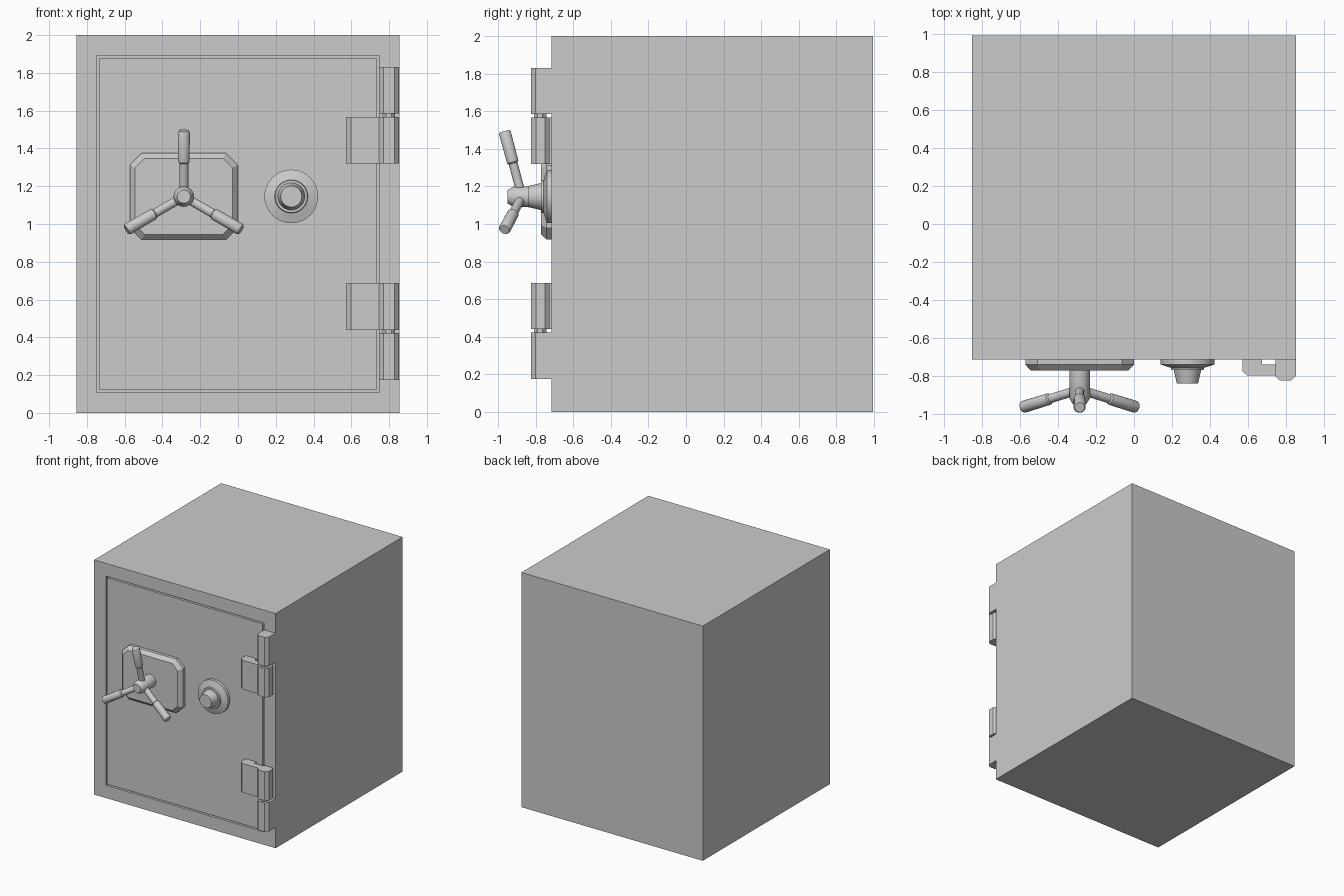
import bpy, bmesh, math
from mathutils import Vector

if "Cube" in bpy.data.objects:
    bpy.data.objects.remove(bpy.data.objects["Cube"])


def finish(name, bm, smooth=False):
    bmesh.ops.recalc_face_normals(bm, faces=bm.faces)
    mesh = bpy.data.meshes.new(name)
    bm.to_mesh(mesh)
    bm.free()
    ob = bpy.data.objects.new(name, mesh)
    bpy.context.collection.objects.link(ob)
    if smooth:
        bpy.ops.object.select_all(action='DESELECT')
        ob.select_set(True)
        bpy.context.view_layer.objects.active = ob
        bpy.ops.object.shade_smooth_by_angle(angle=math.radians(35))
    return ob


def loft(name, rings, smooth=False):
    """Skin a stack of equal-length rings and cap both ends."""
    bm = bmesh.new()
    rows = [[bm.verts.new(p) for p in ring] for ring in rings]
    n = len(rows[0])
    for a, b in zip(rows, rows[1:]):
        for i in range(n):
            j = (i + 1) % n
            bm.faces.new((a[i], a[j], b[j], b[i]))
    bm.faces.new(rows[0])
    bm.faces.new(rows[-1])
    return finish(name, bm, smooth)


def lathe(name, origin, direction, profile, sides=32):
    """Turn (radius, distance) pairs around an axis."""
    origin = Vector(origin)
    q = Vector(direction).to_track_quat('Z', 'Y')
    rings = [[origin + q @ Vector((r * math.cos(2 * math.pi * i / sides),
                                   r * math.sin(2 * math.pi * i / sides), d))
              for i in range(sides)] for r, d in profile]
    return loft(name, rings, True)


def prism(name, outline, z0, z1):
    return loft(name, [[(x, y, z) for x, y in outline] for z in (z0, z1)])


FRONT, BACK, HALF = -0.715, 0.995, 0.855

# Safe body with the door outlined by a narrow groove
bm = bmesh.new()
bmesh.ops.create_cube(bm, size=1)
for v in bm.verts:
    v.co = (v.co.x * 2 * HALF, FRONT if v.co.y < 0 else BACK, v.co.z * 2 + 1)
bm.normal_update()
door = min(bm.faces, key=lambda f: f.calc_center_median().y)
for margin, push in ((0.109, 0.03), (0.012, -0.03)):
    bmesh.ops.inset_region(bm, faces=[door], thickness=margin, use_even_offset=True)
    door = bmesh.ops.extrude_discrete_faces(bm, faces=[door])['faces'][0]
    bmesh.ops.translate(bm, verts=door.verts, vec=(0, push, 0))
    bm.normal_update()
finish("safe_body", bm)


# Handle backplate: clipped corners and a bevelled front edge
def clipped_rect(cx, cz, w, h, c, y):
    corners = [(w, h - c), (w - c, h), (c - w, h), (-w, h - c),
               (-w, c - h), (c - w, -h), (w - c, -h), (w, c - h)]
    return [(cx + x, y, cz + z) for x, z in corners]


loft("handle_plate", [
    clipped_rect(-0.287, 1.146, 0.286, 0.229, 0.063, FRONT + 0.005),
    clipped_rect(-0.287, 1.146, 0.286, 0.229, 0.063, -0.742),
    clipped_rect(-0.287, 1.146, 0.258, 0.201, 0.05, -0.772)])

# Handle hub
HX, HZ = -0.287, 1.145
lathe("handle_hub", (HX, -0.765, HZ), (0, -1, 0),
      [(0.054, 0), (0.054, 0.155), (0.035, 0.185)])

# Three forward-leaning spokes with thicker grips
lean = math.radians(15)
for i in range(3):
    a = math.radians(90 + 120 * i)
    d = (math.cos(lean) * math.cos(a), -math.sin(lean), math.cos(lean) * math.sin(a))
    lathe(f"handle_spoke_{i + 1}", (HX, -0.873, HZ), d,
          [(0.024, 0), (0.024, 0.184), (0.027, 0.187), (0.031, 0.192),
           (0.032, 0.352), (0.026, 0.362)], 20)

# Combination dial
lathe("dial", (0.282, FRONT + 0.005, 1.146), (0, -1, 0),
      [(0.142, 0), (0.142, 0.031), (0.088, 0.048), (0.085, 0.061),
       (0.072, 0.061), (0.056, 0.131)], 40)

# Hinges, the lower one mirrored from the upper
block = [(0.746, FRONT + 0.003), (0.746, -0.802), (0.769, -0.826),
         (0.829, -0.826), (0.853, -0.802), (0.853, FRONT + 0.003)]
leaf = [(0.573, FRONT + 0.003), (0.573, -0.777), (0.598, -0.80), (0.746, -0.80),
        (0.769, -0.826), (0.829, -0.826), (0.853, -0.80), (0.853, -0.75),
        (0.832, -0.728), (0.768, -0.728), (0.746, -0.742), (0.675, -0.742),
        (0.675, FRONT + 0.003)]
pin = [(0.798 + 0.036 * math.cos(math.pi * (i + 0.5) / 4),
        -0.777 + 0.036 * math.sin(math.pi * (i + 0.5) / 4)) for i in range(8)]
for side in ("upper", "lower"):
    for part, outline, z0, z1 in (("block", block, 1.585, 1.832),
                                  ("leaf", leaf, 1.32, 1.567),
                                  ("pin", pin, 1.56, 1.59)):
        if side == "lower":
            z0, z1 = 2.007 - z1, 2.007 - z0
        prism(f"{side}_hinge_{part}", outline, z0, z1)
